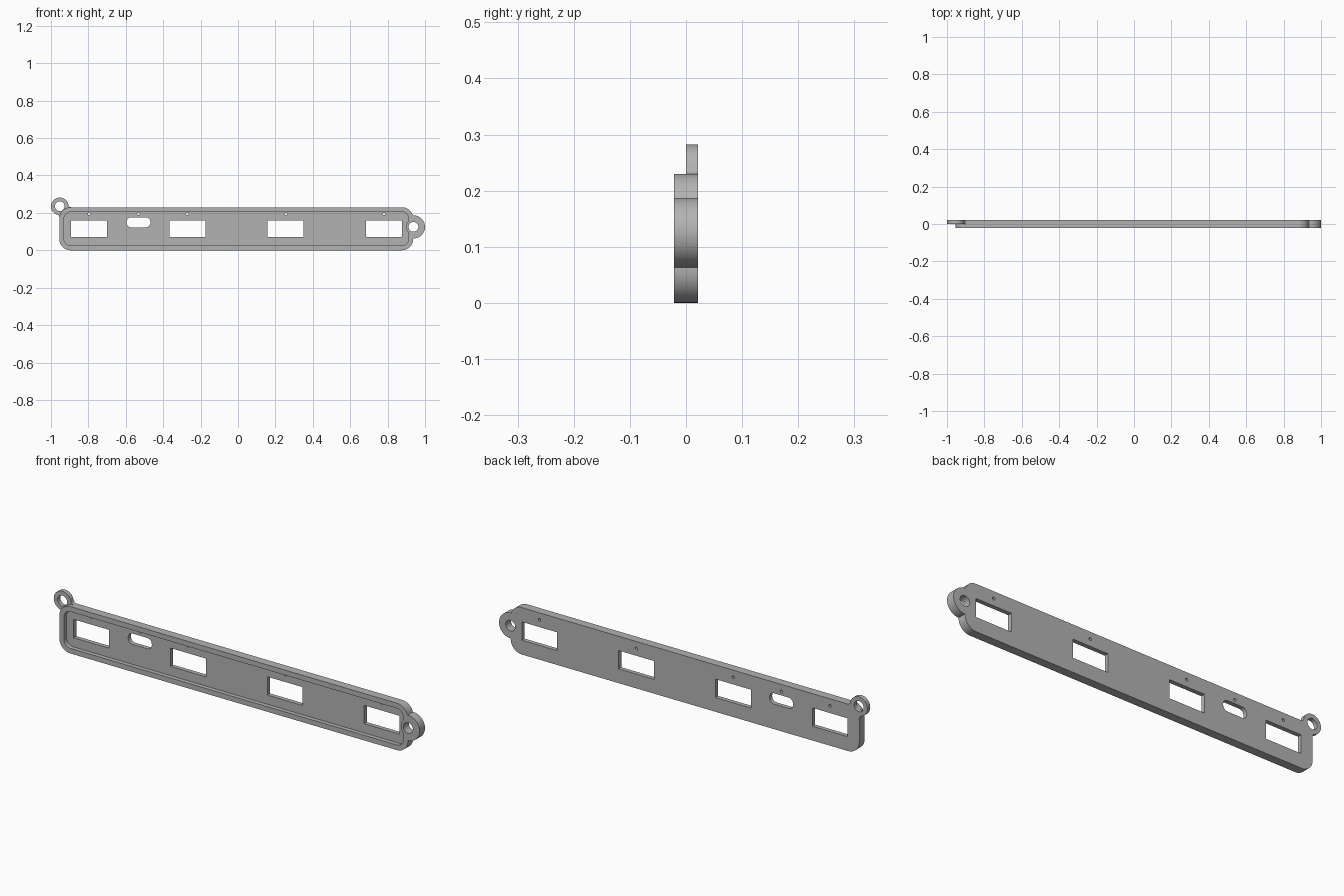
import bpy
from math import sin, cos, pi, radians, atan2

cube = bpy.data.objects.get("Cube")
if cube:
    bpy.data.objects.remove(cube, do_unlink=True)

grey = bpy.data.materials.new("plain grey")
grey.use_nodes = True
colour = (0.45, 0.45, 0.45, 1)
grey.diffuse_color = colour
grey.node_tree.nodes["Principled BSDF"].inputs["Base Color"].default_value = colour

FRONT, FLOOR, BACK = -0.021, 0.0, 0.021


def arc(cx, cz, r, a0, a1, n=12):
    """Points along an arc in the x-z plane, angles in radians."""
    angles = [a0 + (a1 - a0) * i / n for i in range(n + 1)]
    return [(cx + r * cos(a), cz + r * sin(a)) for a in angles]


def circle(cx, cz, r, n=48):
    return arc(cx, cz, r, 0, 2 * pi, n)[:-1]


def rounded(x0, x1, z0, z1, r):
    """Outline of a rectangle with rounded corners."""
    corners = [(x1 - r, z1 - r), (x0 + r, z1 - r), (x0 + r, z0 + r), (x1 - r, z0 + r)]
    points = []
    for i, (cx, cz) in enumerate(corners):
        points += arc(cx, cz, r, i * pi / 2, (i + 1) * pi / 2)
    return points


def prism(name, outline, y0, y1):
    """Extrude an x-z outline from y0 to y1."""
    n = len(outline)
    verts = [(x, y, z) for y in (y0, y1) for x, z in outline]
    faces = [list(range(n)), list(range(2 * n - 1, n - 1, -1))]
    faces += [(i, i + n, (i + 1) % n + n, (i + 1) % n) for i in range(n)]
    mesh = bpy.data.meshes.new(name)
    mesh.from_pydata(verts, [], faces)
    mesh.update()
    mesh.materials.append(grey)
    obj = bpy.data.objects.new(name, mesh)
    bpy.context.collection.objects.link(obj)
    return obj


def combine(target, tool, operation):
    """Apply a boolean and remove the tool."""
    bpy.context.view_layer.objects.active = target
    mod = target.modifiers.new("combine", "BOOLEAN")
    mod.operation, mod.solver, mod.object = operation, "EXACT", tool
    bpy.ops.object.modifier_apply(modifier=mod.name)
    bpy.data.objects.remove(tool, do_unlink=True)


# Shallow tray with a raised rim
LEFT, RIGHT, TOP, WALL = -0.955, 0.937, 0.23, 0.025
tray = prism("mounting_panel", rounded(LEFT, RIGHT, 0, TOP, 0.06), FRONT, BACK)
lug_x, lug_z = 0.938, 0.125
combine(tray, prism("end_lug", circle(lug_x, lug_z, 0.062), FRONT, BACK), "UNION")

# Recess, leaving a round boss about the end hole
recess = prism("recess", rounded(LEFT + WALL, RIGHT - WALL, WALL, TOP - WALL, 0.036),
               FRONT - 0.02, FLOOR)
combine(recess, prism("boss", circle(lug_x, lug_z, 0.04), FRONT - 0.05, BACK), "DIFFERENCE")
combine(tray, recess, "DIFFERENCE")

# Thin corner ear, blended into the tray by two concave fillets
ear_x, ear_z, ear_r, fil = -0.953, 0.235, 0.047, 0.015
reach = ear_r + fil
top_x = ear_x + (reach ** 2 - (TOP + fil - ear_z) ** 2) ** 0.5
side_z = ear_z - (reach ** 2 - (LEFT - fil - ear_x) ** 2) ** 0.5
a_top = atan2(ear_z - TOP - fil, ear_x - top_x) % (2 * pi)
a_side = atan2(ear_z - side_z, ear_x - LEFT + fil)
web = arc(top_x, TOP + fil, fil, 1.5 * pi, a_top)
web += [(ear_x, ear_z)]
web += arc(LEFT - fil, side_z, fil, a_side, 0)
web += [(LEFT + 0.06, TOP - 0.06)]
combine(tray, prism("ear_web", web, FLOOR, BACK), "UNION")
combine(tray, prism("corner_ear", circle(ear_x, ear_z, ear_r), FLOOR, BACK), "UNION")

# Screw holes, windows, slot and pinholes
cuts = [circle(ear_x, ear_z, 0.026), circle(lug_x, lug_z, 0.026),
        rounded(-0.596, -0.468, 0.123, 0.176, 0.024)]
windows = [-0.796 + 0.5255 * i for i in range(4)]
for x in windows:
    cuts.append([(x - 0.096, 0.07), (x + 0.096, 0.07), (x + 0.096, 0.16), (x - 0.096, 0.16)])
for x in windows + [-0.532]:
    cuts.append(circle(x, 0.195, 0.007, 16))
for outline in cuts:
    combine(tray, prism("cut", outline, FRONT - 0.05, BACK + 0.05), "DIFFERENCE")

# Smooth curved walls, crisp edges
bpy.ops.object.select_all(action="DESELECT")
tray.select_set(True)
bpy.context.view_layer.objects.active = tray
bpy.ops.object.shade_smooth_by_angle(angle=radians(30))
